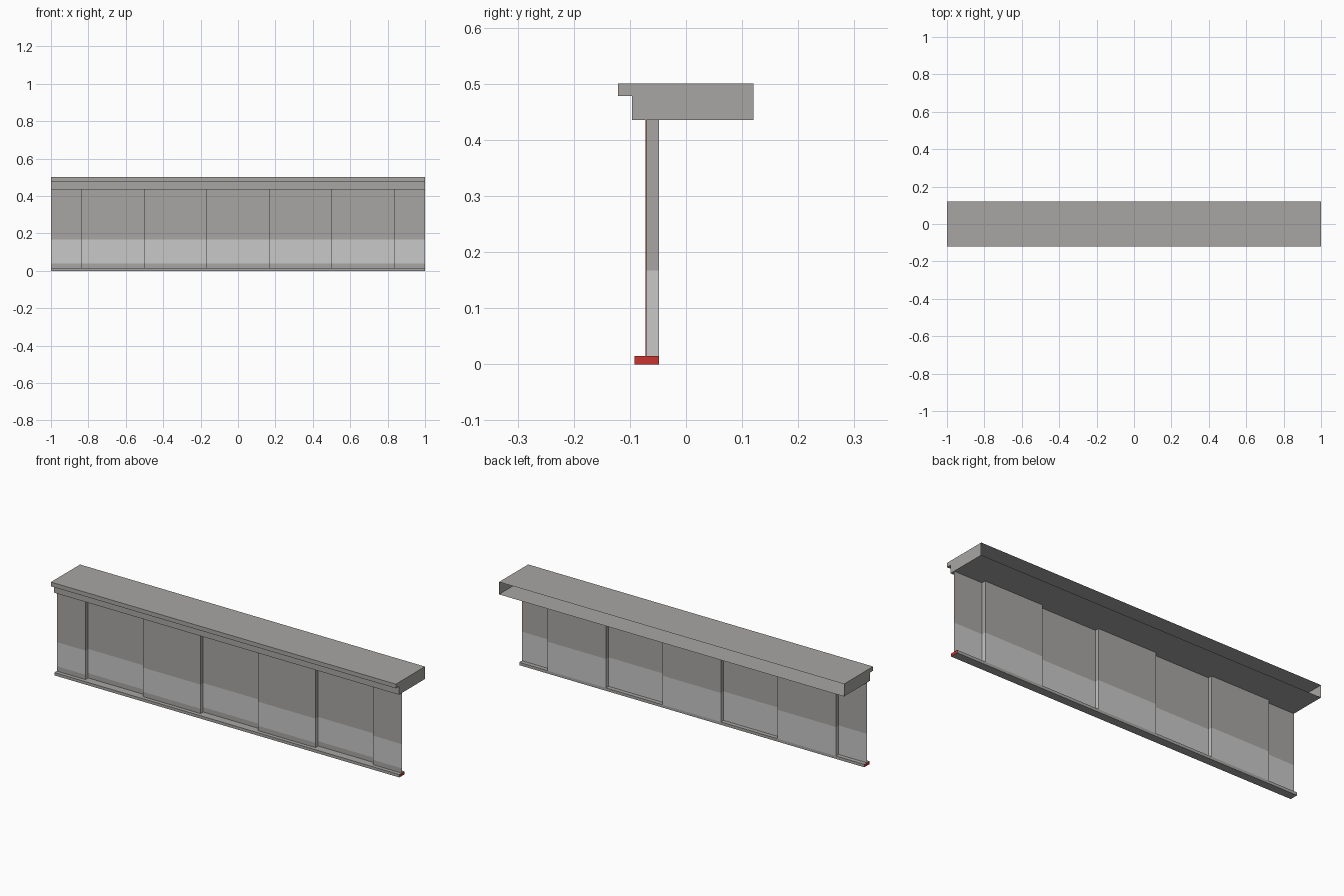
import bpy, bmesh

if "Cube" in bpy.data.objects:
    bpy.data.objects.remove(bpy.data.objects["Cube"])


def material(name, rgb):
    m = bpy.data.materials.new(name)
    m.diffuse_color = (*rgb, 1)
    m.use_nodes = True
    m.node_tree.nodes["Principled BSDF"].inputs["Base Color"].default_value = m.diffuse_color
    return m


MATS = [material("concrete_grey", (0.392, 0.384, 0.375)),
        material("light_grey", (0.58, 0.58, 0.58)),
        material("red", (0.58, 0.033, 0.028))]
GREY, LIGHT, RED = 0, 1, 2


def finish(name, bm, rule):
    bmesh.ops.recalc_face_normals(bm, faces=bm.faces)
    bm.normal_update()
    for f in bm.faces:
        f.material_index = rule(f)
    mesh = bpy.data.meshes.new(name)
    bm.to_mesh(mesh)
    bm.free()
    for m in MATS:
        mesh.materials.append(m)
    ob = bpy.data.objects.new(name, mesh)
    bpy.context.collection.objects.link(ob)
    return ob


def extrude_x(name, profile, rule, closed=True):
    """Sweep a (y, z) profile from x=-1 to x=1, with both ends capped."""
    bm = bmesh.new()
    a, b = [[bm.verts.new((x, y, z)) for y, z in profile] for x in (-1, 1)]
    n = len(profile)
    for i in range(n if closed else n - 1):
        j = (i + 1) % n
        bm.faces.new((a[i], a[j], b[j], b[i]))
    bm.faces.new(a)
    bm.faces.new(b)
    return finish(name, bm, rule)


# Roof ledge: stepped front, open at the back
extrude_x("roof_ledge",
          [(0.12, 0.435), (-0.096, 0.435), (-0.096, 0.478), (-0.121, 0.478),
           (-0.121, 0.5), (0.12, 0.5)],
          lambda f: GREY, closed=False)

# Bottom rail with red ends
extrude_x("bottom_rail",
          [(-0.092, 0), (-0.048, 0), (-0.048, 0.015), (-0.092, 0.015)],
          lambda f: RED if abs(f.normal.x) > 0.5 else GREY)

# Wall sheet: alternating forward and recessed panels, thin closed outline
T, FRONT, BACK = 0.002, -0.072, -0.050
outer, inner = [(-1, FRONT)], [(-1, FRONT + T)]
for i in range(6):
    x = -5 / 6 + i / 3
    y0, y1 = (FRONT, BACK) if i % 2 == 0 else (BACK, FRONT)
    s = -T if i % 2 == 0 else T
    outer += [(x, y0), (x, y1)]
    inner += [(x + s, y0 + T), (x + s, y1 + T)]
outer.append((1, FRONT))
inner.append((1, FRONT + T))
outline = outer + inner[::-1]

bm = bmesh.new()
rings = [[bm.verts.new((x, y, z)) for x, y in outline]
         for z in (0.015, 0.04, 0.167, 0.435)]
n = len(outline)
for lo, hi in zip(rings, rings[1:]):
    for i in range(n):
        j = (i + 1) % n
        bm.faces.new((lo[i], lo[j], hi[j], hi[i]))
bm.faces.new(rings[0])
bm.faces.new(rings[-1])


def wall_colour(f):
    c = f.calc_center_median()
    if abs(c.x) > 0.999:
        return RED                      # cut ends
    if c.z > 0.167:
        return GREY                     # upper wall
    if c.z < 0.04 and f.normal.y < -0.5:
        return GREY                     # skirting stripe on the front
    return LIGHT


finish("wall_panels", bm, wall_colour)
